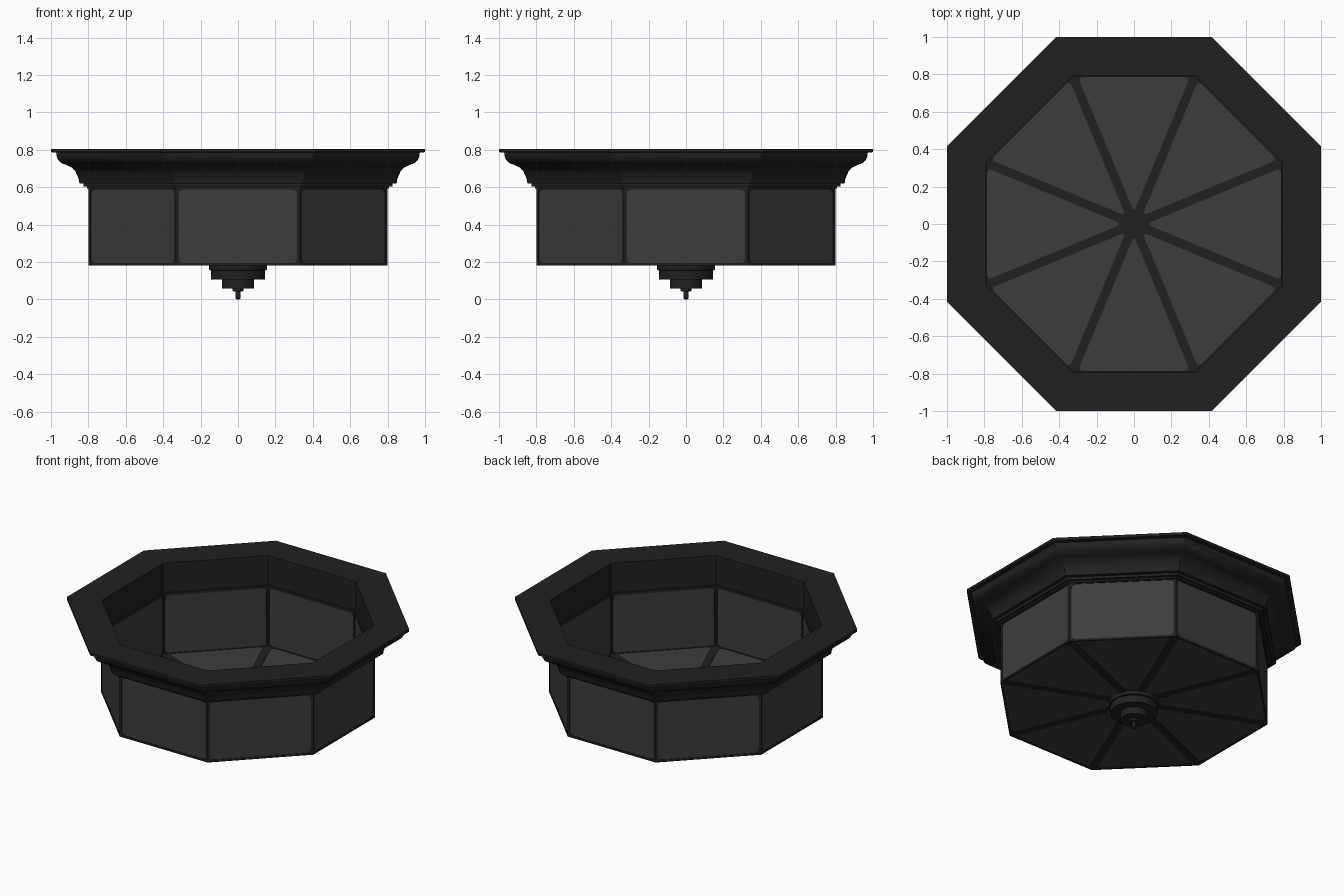
import bpy, bmesh, math
from mathutils import Matrix, Vector

if "Cube" in bpy.data.objects:
    bpy.data.objects.remove(bpy.data.objects["Cube"])

T = math.tan(math.pi / 8)
APO, BOTTOM, TOP = 0.80, 0.18, 0.605   # body apothem and height range


def material(name, c):
    m = bpy.data.materials.new(name)
    m.diffuse_color = (c, c, c, 1)
    m.use_nodes = True
    m.node_tree.nodes["Principled BSDF"].inputs["Base Color"].default_value = m.diffuse_color
    return m


metal = material("dark_bronze", 0.0155)
glass = material("smoked_glass", 0.046)


def add_object(name, bm, mat):
    bmesh.ops.recalc_face_normals(bm, faces=bm.faces)
    me = bpy.data.meshes.new(name)
    bm.to_mesh(me)
    bm.free()
    me.materials.append(mat)
    me.shade_smooth()
    me.set_sharp_from_angle(angle=math.radians(30))
    ob = bpy.data.objects.new(name, me)
    bpy.context.collection.objects.link(ob)
    return ob


def sweep(name, profile, sides, mat, closed):
    """Turn a (apothem, z) profile round the z axis."""
    bm = bmesh.new()
    k = 1 / math.cos(math.pi / sides)
    rings = []
    for r, z in profile:
        rings.append([bm.verts.new((r * k * math.cos((i + .5) * math.tau / sides),
                                    r * k * math.sin((i + .5) * math.tau / sides), z))
                      for i in range(sides)])
    pairs = list(zip(rings, rings[1:]))
    if closed:
        pairs.append((rings[-1], rings[0]))
    else:
        bm.faces.new(rings[0])
        bm.faces.new(rings[-1])
    for a, b in pairs:
        for i in range(sides):
            j = (i + 1) % sides
            bm.faces.new((a[i], a[j], b[j], b[i]))
    return add_object(name, bm, mat)


def rounded(points, radius, steps=5):
    """Round the corners of a polygon."""
    out = []
    n = len(points)
    for i, p in enumerate(points):
        p = Vector(p)
        a = p + (Vector(points[i - 1]) - p).normalized() * radius
        b = p + (Vector(points[(i + 1) % n]) - p).normalized() * radius
        for s in range(steps + 1):
            t = s / steps
            out.append(a * (1 - t) ** 2 + p * 2 * t * (1 - t) + b * t * t)
    return out


def plates(name, outlines, thick, base, mat):
    """Flat plate (second outline is a hole), repeated on the eight sides."""
    cu = bpy.data.curves.new(name, 'CURVE')
    cu.dimensions = '2D'
    cu.fill_mode = 'BOTH'
    cu.extrude = thick / 2
    for pts in outlines:
        sp = cu.splines.new('POLY')
        sp.points.add(len(pts) - 1)
        for q, p in zip(sp.points, pts):
            q.co = (p[0], p[1], 0, 1)
        sp.use_cyclic_u = True
    tmp = bpy.data.objects.new(name + "_outline", cu)
    bpy.context.collection.objects.link(tmp)
    dg = bpy.context.evaluated_depsgraph_get()
    me = bpy.data.meshes.new_from_object(tmp.evaluated_get(dg))
    bpy.data.objects.remove(tmp)
    bm = bmesh.new()
    for k in range(8):
        part = me.copy()
        part.transform(Matrix.Rotation(k * math.pi / 4, 4, 'Z') @ base)
        bm.from_mesh(part)
        bpy.data.meshes.remove(part)
    bpy.data.meshes.remove(me)
    bmesh.ops.remove_doubles(bm, verts=bm.verts, dist=1e-6)
    return add_object(name, bm, mat)


# crown moulding with flat top flange
crown = [(0.795, 0.805), (1.0, 0.805), (1.0, 0.787), (0.972, 0.785), (0.97, 0.765),
         (0.96, 0.743), (0.943, 0.728), (0.915, 0.718), (0.89, 0.705), (0.87, 0.685),
         (0.858, 0.66), (0.851, 0.64), (0.848, 0.62), (0.825, 0.62), (0.825, 0.603),
         (0.808, 0.603), (0.808, 0.592), (0.795, 0.592)]
sweep("crown_moulding", crown, 8, metal, True)

# side frames and their glass panes
w = APO * T
outer = [(-w, BOTTOM), (w, BOTTOM), (w, TOP), (-w, TOP)]
h = w - 0.015
hole = rounded([(-h, BOTTOM + .014), (h, BOTTOM + .014), (h, .587), (-h, .587)], 0.03)


def upright(y):
    return Matrix.Translation((0, -y, 0)) @ Matrix.Rotation(math.pi / 2, 4, 'X')


plates("side_frames", [outer, hole], 0.014, upright(APO - 0.007), metal)
plates("side_glass", [hole], 0.006, upright(APO - 0.007), glass)

# bottom frame with eight ribs and wedge panes
wedge = [(0, 0), (w, APO), (-w, APO)]
tip = 0.024 / math.sin(math.pi / 8)
edge = APO - 0.014
we = (edge - tip) * T
pane = rounded([(0, tip), (we, edge), (-we, edge)], 0.035)
plates("bottom_ribs", [wedge, pane], 0.014, Matrix.Translation((0, 0, BOTTOM + .007)), metal)
plates("bottom_glass", [pane], 0.006, Matrix.Translation((0, 0, BOTTOM + .007)), glass)

# stepped round finial
finial = [(0.155, 0.182), (0.155, 0.157), (0.145, 0.155), (0.145, 0.107), (0.085, 0.106),
          (0.085, 0.059), (0.03, 0.057), (0.03, 0.044), (0.013, 0.042), (0.013, 0.006),
          (0.008, 0.0)]
sweep("finial", finial, 48, metal, False)
